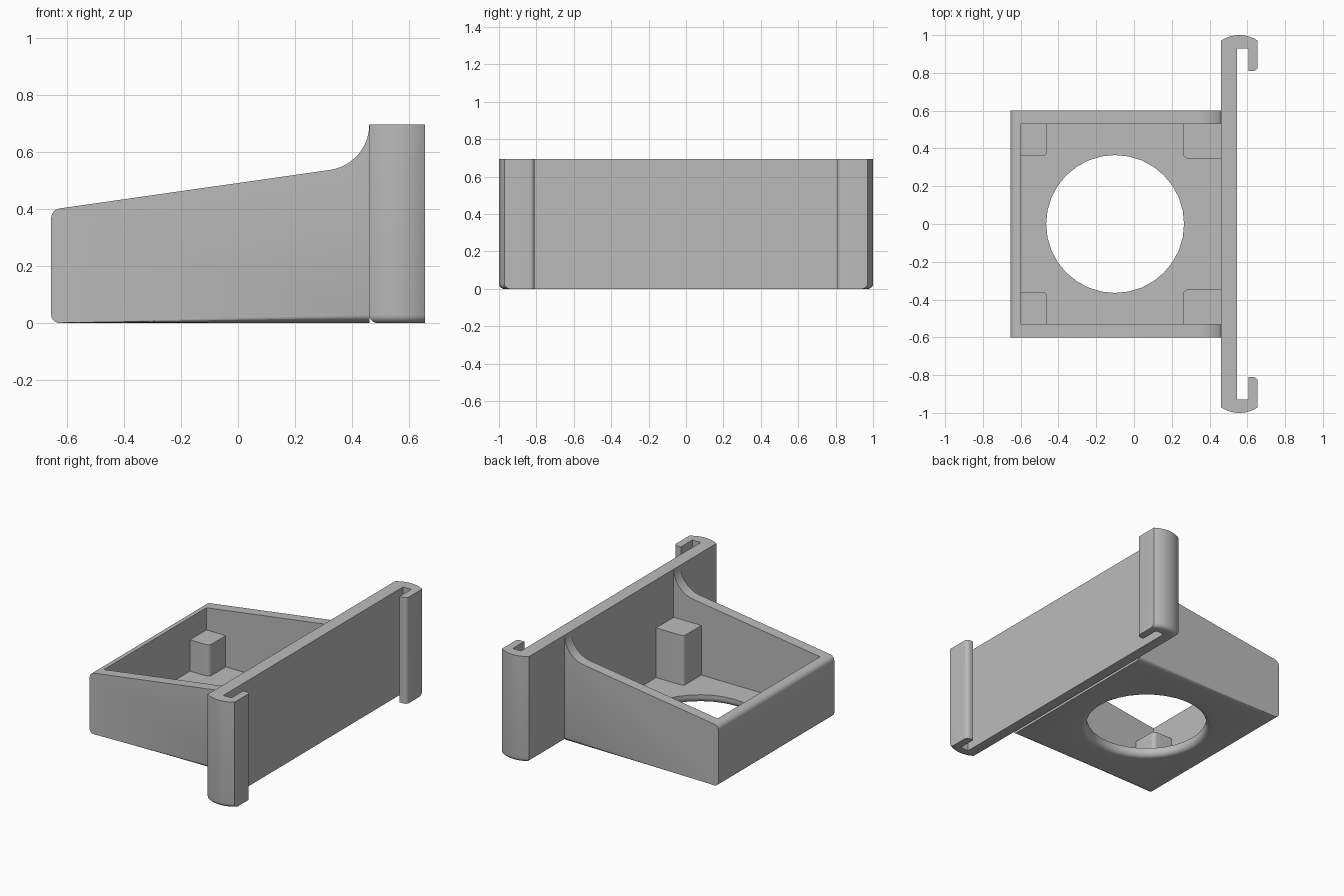
import bpy, bmesh, math
from mathutils import Matrix, Vector

if "Cube" in bpy.data.objects:
    bpy.data.objects.remove(bpy.data.objects["Cube"], do_unlink=True)

GREY = (0.5, 0.5, 0.5, 1)
mat = bpy.data.materials.new("plain grey")
mat.use_nodes = True
mat.diffuse_color = GREY
mat.node_tree.nodes["Principled BSDF"].inputs["Base Color"].default_value = GREY

HEIGHT, FLOOR, JOIN = 0.695, 0.055, 0.46


def arc(cx, cy, r, start, end, n=6):
    """Points on an arc, angles in degrees."""
    angles = [math.radians(start + (end - start) * i / n) for i in range(n + 1)]
    return [(cx + r * math.cos(a), cy + r * math.sin(a)) for a in angles]


def prism(points, direction):
    """Extrude a closed outline of 3D points."""
    bm = bmesh.new()
    face = bm.faces.new([bm.verts.new(p) for p in points])
    out = bmesh.ops.extrude_face_region(bm, geom=[face])
    moved = [v for v in out["geom"] if isinstance(v, bmesh.types.BMVert)]
    bmesh.ops.translate(bm, verts=moved, vec=direction)
    bmesh.ops.recalc_face_normals(bm, faces=bm.faces)
    return bm


def box(x0, x1, y0, y1, z0, z1):
    return prism([(x0, y0, z0), (x1, y0, z0), (x1, y1, z0), (x0, y1, z0)], (0, 0, z1 - z0))


def round_edges(bm, test, radius):
    """Round the edges whose two end points pass the test."""
    edges = [e for e in bm.edges if test(e.verts[0].co, e.verts[1].co)]
    bmesh.ops.bevel(bm, geom=edges, offset=radius, segments=5, profile=0.5, affect="EDGES")


def add(name, bm):
    mesh = bpy.data.meshes.new(name)
    bm.to_mesh(mesh)
    bm.free()
    mesh.materials.append(mat)
    ob = bpy.data.objects.new(name, mesh)
    bpy.context.collection.objects.link(ob)
    return ob


def select(ob):
    bpy.ops.object.select_all(action="DESELECT")
    ob.select_set(True)
    bpy.context.view_layer.objects.active = ob


def cut(ob, cutter):
    cutter.hide_render = True
    mod = ob.modifiers.new("cut", "BOOLEAN")
    mod.operation, mod.solver, mod.object = "DIFFERENCE", "EXACT", cutter
    select(ob)
    bpy.ops.object.modifier_apply(modifier=mod.name)
    bpy.data.objects.remove(cutter, do_unlink=True)


# Tray: sloping side profile, rounded front corners, curve rising to the plate
side = arc(-0.625, 0.03, 0.03, 270, 180) + arc(-0.62, 0.367, 0.035, 180, 98)
side += arc(0.30, HEIGHT, 0.16, -82, 0, 12) + [(JOIN, 0)]
bm = prism([(x, -0.6, z) for x, z in side], (0, 1.2, 0))
round_edges(bm, lambda a, b: max(a.z, b.z) < 1e-4 and abs(a.x - b.x) > 0.5, 0.028)
tray = add("tray", bm)
cut(tray, add("cavity_cutter", box(-0.6, JOIN + 0.1, -0.53, 0.53, FLOOR, 1)))

# Round floor opening with a flared lower lip
lip = 0.035
profile = [(0, -0.05), (0.365 + lip, -0.05)]
profile += arc(0.365 + lip, lip, lip, 270, 180) + [(0.365, 0.2), (0, 0.2)]
bm = bmesh.new()
verts = [bm.verts.new((r, 0, z)) for r, z in profile]
edges = [bm.edges.new(pair) for pair in zip(verts, verts[1:])]
bmesh.ops.spin(bm, geom=verts + edges, cent=(0, 0, 0), axis=(0, 0, 1),
               angle=math.tau, steps=32, use_duplicate=False)
bmesh.ops.remove_doubles(bm, verts=bm.verts, dist=1e-4)
bmesh.ops.recalc_face_normals(bm, faces=bm.faces)
bmesh.ops.transform(bm, matrix=Matrix.Translation((-0.1, 0, 0)), verts=bm.verts)
cut(tray, add("opening_cutter", bm))

# Corner posts, each with its inward vertical edge rounded
posts = {
    "front_post": (-0.61, -0.46, 0.36, 0.26),
    "rear_post": (JOIN, 0.26, 0.347, 0.38),
}
parts = [tray]
for name, (x_wall, x_in, y_in, top) in posts.items():
    for label, s in (("left", 1), ("right", -1)):
        xs, ys = sorted((x_wall, x_in)), sorted((s * 0.54, s * y_in))
        bm = box(*xs, *ys, 0.03, top)
        corner = Vector((x_in, s * y_in))
        round_edges(bm, lambda a, b: (a.xy - corner).length < 1e-4
                    and (b.xy - corner).length < 1e-4, 0.025)
        parts.append(add(f"{name}_{label}", bm))

# Mounting plate with a hooked, bulging clip at both ends
bulge = 0.175
half_angle = math.degrees(math.asin(0.0975 / bulge))
end = arc(0.5575, 1 - bulge, bulge, 90 - half_angle, 90 + half_angle, 12)
hook = [(0.545, 0.93), (0.605, 0.93), (0.605, 0.81)]
hook += arc(0.63, 0.835, 0.025, 270, 360) + end
outline = hook + [(x, -y) for x, y in reversed(hook)]
bm = prism([(x, y, 0) for x, y in outline], (0, 0, HEIGHT))
round_edges(bm, lambda a, b: max(a.z, b.z) < 1e-4 and min(abs(a.y), abs(b.y)) > 0.96, 0.028)
parts.append(add("mounting_plate", bm))

for ob in parts:
    select(ob)
    bpy.ops.object.shade_smooth_by_angle(angle=math.radians(30))
